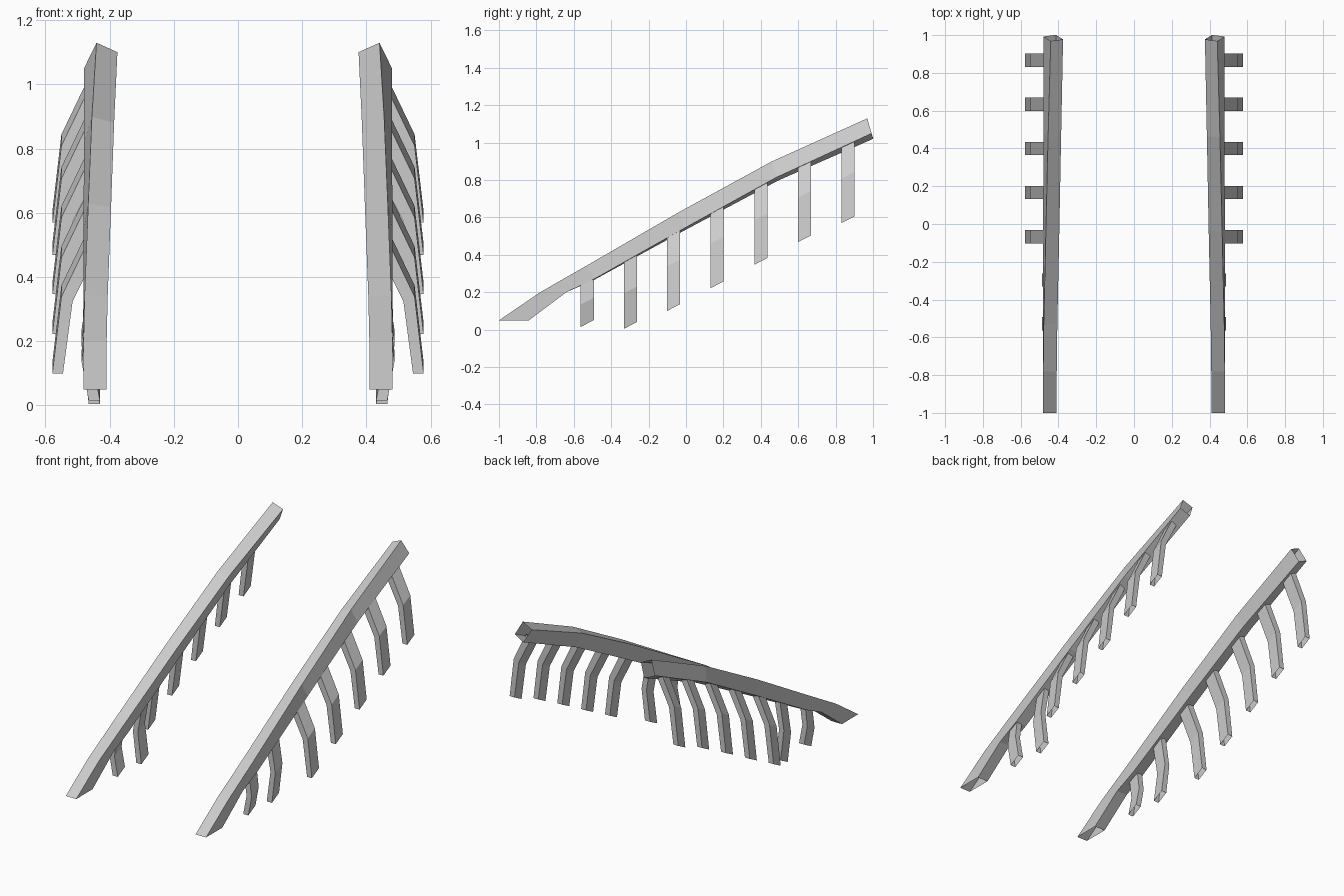
import bpy, bmesh
from math import sin, cos, radians

if "Cube" in bpy.data.objects:
    bpy.data.objects.remove(bpy.data.objects["Cube"])


def tube(name, rings):
    """Open four-sided tube through rings of corners, mirrored across x = 0."""
    bm = bmesh.new()
    loops = [[bm.verts.new(p) for p in ring] for ring in rings]
    for a, b in zip(loops, loops[1:]):
        for i in range(4):
            j = (i + 1) % 4
            bm.faces.new((a[i], a[j], b[j], b[i]))
    bmesh.ops.recalc_face_normals(bm, faces=bm.faces)
    mesh = bpy.data.meshes.new(name)
    bm.to_mesh(mesh)
    bm.free()
    ob = bpy.data.objects.new(name, mesh)
    bpy.context.collection.objects.link(ob)
    ob.modifiers.new("Mirror", "MIRROR").use_mirror_merge = False
    return ob


# Rail stations: centre x, y, z; half height vector (y, z); twist in degrees
STATIONS = [
    (0.445, -0.92, 0.05, -0.08, 0.0, 0),
    (0.445, -0.71, 0.20, -0.07, 0.0, 0),
    (0.444, -0.51, 0.305, -0.02, 0.036, 3),
    (0.438, -0.02, 0.581, -0.017, 0.042, 9),
    (0.433, 0.475, 0.848, -0.015, 0.043, 16),
    (0.4275, 0.985, 1.075, -0.013, 0.044, 25),
]


def rail_ring(x, y, z, uy, uz, twist):
    t, half_w = radians(twist), 0.036
    length = (uy * uy + uz * uz) ** 0.5
    ring = []
    for sx, su in ((-1, -1), (1, -1), (1, 1), (-1, 1)):
        dx = sx * half_w * cos(t) - su * length * sin(t)
        du = (sx * half_w * sin(t) + su * length * cos(t)) / length
        ring.append((x + dx, y + du * uy, z + du * uz))
    return ring


tube("rail", [rail_ring(*s) for s in STATIONS])


# Ribs: bent bars given by (inner x, outer x, inner height, outer height)
def rib(name, y, z, profile):
    rings = []
    for xi, xo, hi, ho in profile:
        rings.append([(xi, y - 0.035, z + hi), (xo, y - 0.035, z + ho),
                      (xo, y + 0.035, z + ho + 0.036), (xi, y + 0.035, z + hi + 0.036)])
    tube(name, rings)


# Short and medium ribs at the low end
rib("low_rib_1", -0.528, 0.015,
    [(0.43, 0.465, 0, 0), (0.453, 0.487, 0.12, 0.12), (0.435, 0.47, 0.25, 0.26)])
rib("low_rib_2", -0.297, 0.005,
    [(0.43, 0.465, 0, 0), (0.455, 0.488, 0.19, 0.19), (0.425, 0.46, 0.36, 0.37)])

# Long outward ribs
OUTER = [(0.545, 0.578, 0, 0), (0.515, 0.55, 0.225, 0.238), (0.435, 0.465, 0.385, 0.415)]
for i, z in enumerate((0.10, 0.222, 0.347, 0.468, 0.57)):
    rib(f"outer_rib_{i + 1}", -0.067 + i * 0.2335, z, OUTER)
